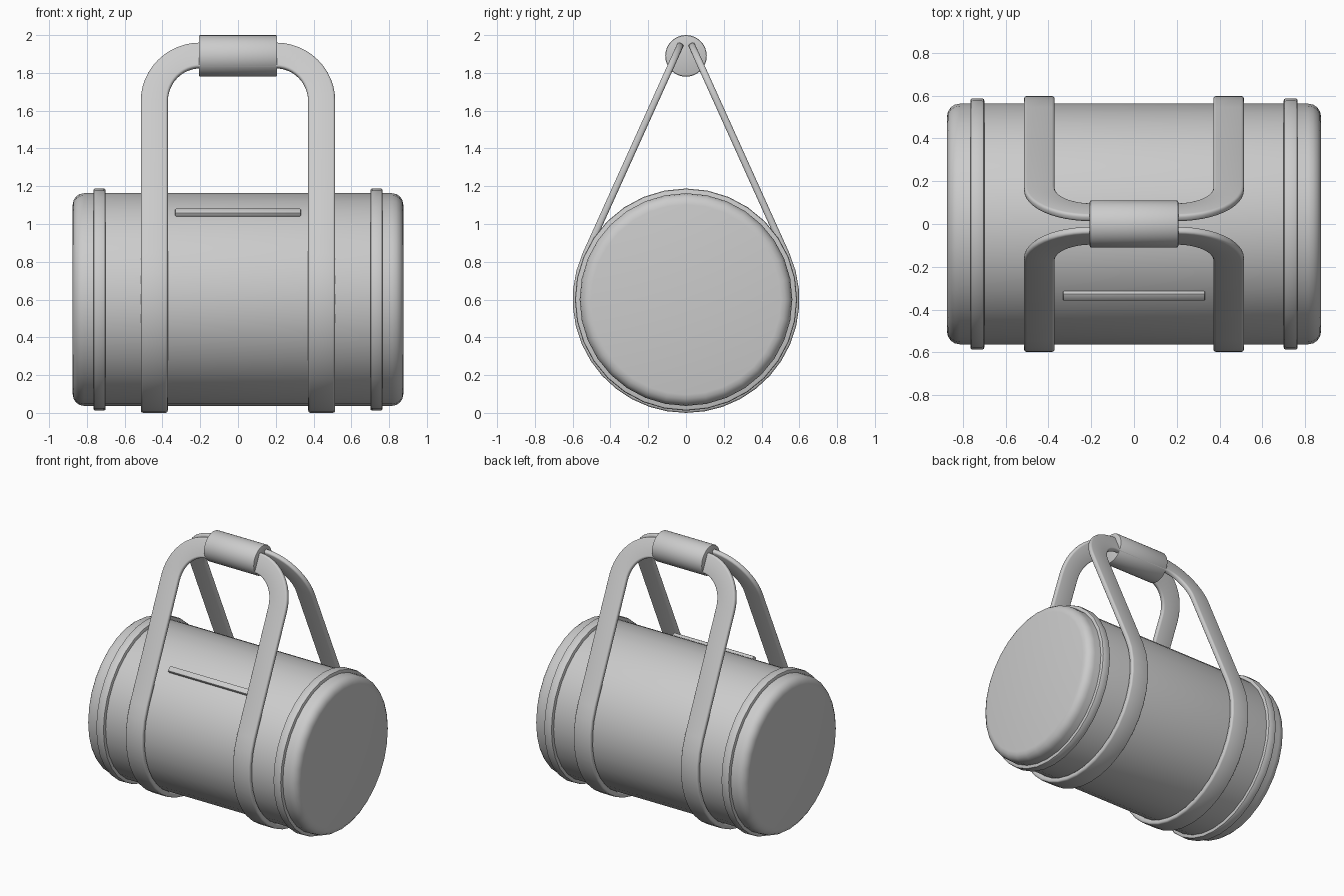
import bpy, bmesh, math
from mathutils import Vector, Matrix

if "Cube" in bpy.data.objects:
    bpy.data.objects.remove(bpy.data.objects["Cube"])

grey = bpy.data.materials.new("fabric grey")
grey.use_nodes = True
COLOUR = (0.6, 0.6, 0.6, 1)
grey.diffuse_color = COLOUR
grey.node_tree.nodes["Principled BSDF"].inputs["Base Color"].default_value = COLOUR

AXIS_Z = 0.6      # height of the bag's axis


def finish(bm, name):
    bmesh.ops.recalc_face_normals(bm, faces=bm.faces[:])
    mesh = bpy.data.meshes.new(name)
    bm.to_mesh(mesh)
    bm.free()
    mesh.materials.append(grey)
    obj = bpy.data.objects.new(name, mesh)
    bpy.context.collection.objects.link(obj)
    bpy.ops.object.select_all(action='DESELECT')
    obj.select_set(True)
    bpy.context.view_layer.objects.active = obj
    bpy.ops.object.shade_smooth_by_angle(angle=math.radians(40))
    return obj


def bevel_sharp(bm, width, segments):
    edges = [e for e in bm.edges if e.calc_face_angle(0) > math.radians(60)]
    bmesh.ops.bevel(bm, geom=edges, offset=width, segments=segments,
                    profile=0.5, affect='EDGES')


def drum(name, x, z, radius, length, bevel, segments=3, sides=32):
    """Rounded cylinder lying along x."""
    bm = bmesh.new()
    bmesh.ops.create_cone(bm, cap_ends=True, segments=sides, radius1=radius,
                          radius2=radius, depth=length,
                          matrix=Matrix.Translation((x, 0, z)) @ Matrix.Rotation(math.pi / 2, 4, 'Y'))
    bevel_sharp(bm, bevel, segments)
    return finish(bm, name)


# Bag body, end bands and grip
drum("bag_body", 0, AXIS_Z, 0.563, 1.75, 0.06, 4)
for side, sign in (("left", 1), ("right", -1)):
    drum(side + "_end_band", sign * 0.733, AXIS_Z, 0.588, 0.065, 0.01, 2)
drum("handle_grip", 0, 1.89, 0.11, 0.415, 0.008, 2)

# Zip strip lying on the upper front of the body
tilt = math.atan2(0.335, 0.46)
bm = bmesh.new()
bmesh.ops.create_cube(bm, size=1, matrix=Matrix.Translation((0, 0, AXIS_Z))
                      @ Matrix.Rotation(tilt, 4, 'X') @ Matrix.Translation((0, 0, 0.568))
                      @ Matrix.Diagonal((0.665, 0.042, 0.03, 1)))
bevel_sharp(bm, 0.006, 2)
finish(bm, "zip_strip")

# Strap: closed loop under the bag, tangentially up both sides and through the grip
STRAP_X, STRAP_R, WIDTH, THICK = 0.443, 0.582, 0.143, 0.036
TOP = Vector((0, 0.055, 1.892))
reach = math.hypot(TOP.y, TOP.z - AXIS_Z)
leave = math.acos(STRAP_R / reach) + math.atan2(TOP.y, TOP.z - AXIS_Z)  # angle from straight up


def around(angle):
    return Vector((0, math.sin(angle), math.cos(angle)))


normal = around(leave)
tangent_point = Vector((0, 0, AXIS_Z)) + STRAP_R * normal
slope = (TOP - tangent_point).normalized()


def quarter_loop():
    """Frames (point, surface normal, travel direction), from under the bag to the grip."""
    frames = []
    for i in range(13):
        a = math.pi + (leave - math.pi) * i / 12
        frames.append((Vector((STRAP_X, 0, AXIS_Z)) + STRAP_R * around(a), around(a),
                       Vector((0, -math.cos(a), math.sin(a)))))
    # Elliptical shoulder in the sloping plane
    rx, rs = 0.243, 0.265
    for i in range(13):
        a = math.pi / 2 * i / 12
        p = TOP + Vector((STRAP_X - rx + rx * math.cos(a), 0, 0)) - slope * (rs - rs * math.sin(a))
        d = Vector((-rx * math.sin(a), 0, 0)) + slope * rs * math.cos(a)
        frames.append((p, normal, d.normalized()))
    return frames


def mirrored(frames, axis):
    """Reflect frames and reverse travel, so they continue the loop."""
    def flip(v):
        v = v.copy()
        v[axis] = -v[axis]
        return v
    return [(flip(p), flip(n), -flip(d)) for p, n, d in reversed(frames)]


half = quarter_loop()
half += mirrored(half, 0)                 # back half, left to right
loop = half + mirrored(half, 1)[1:-1]     # front half, sharing the underside frames

# Rounded rectangular section, swept along the loop
section = []
c = 0.013
for sx, sy, start in ((1, 1, 0), (-1, 1, 90), (-1, -1, 180), (1, -1, 270)):
    for step in range(4):
        a = math.radians(start + step * 30)
        section.append((sx * (WIDTH / 2 - c) + c * math.cos(a),
                        sy * (THICK / 2 - c) + c * math.sin(a)))

bm = bmesh.new()
rings = []
for p, n, d in loop:
    w = d.cross(n).normalized()
    rings.append([bm.verts.new(p + w * u + n * v) for u, v in section])
for i, ring in enumerate(rings):
    nxt = rings[(i + 1) % len(rings)]
    for j in range(len(section)):
        k = (j + 1) % len(section)
        bm.faces.new((ring[j], ring[k], nxt[k], nxt[j]))
finish(bm, "carry_strap")
